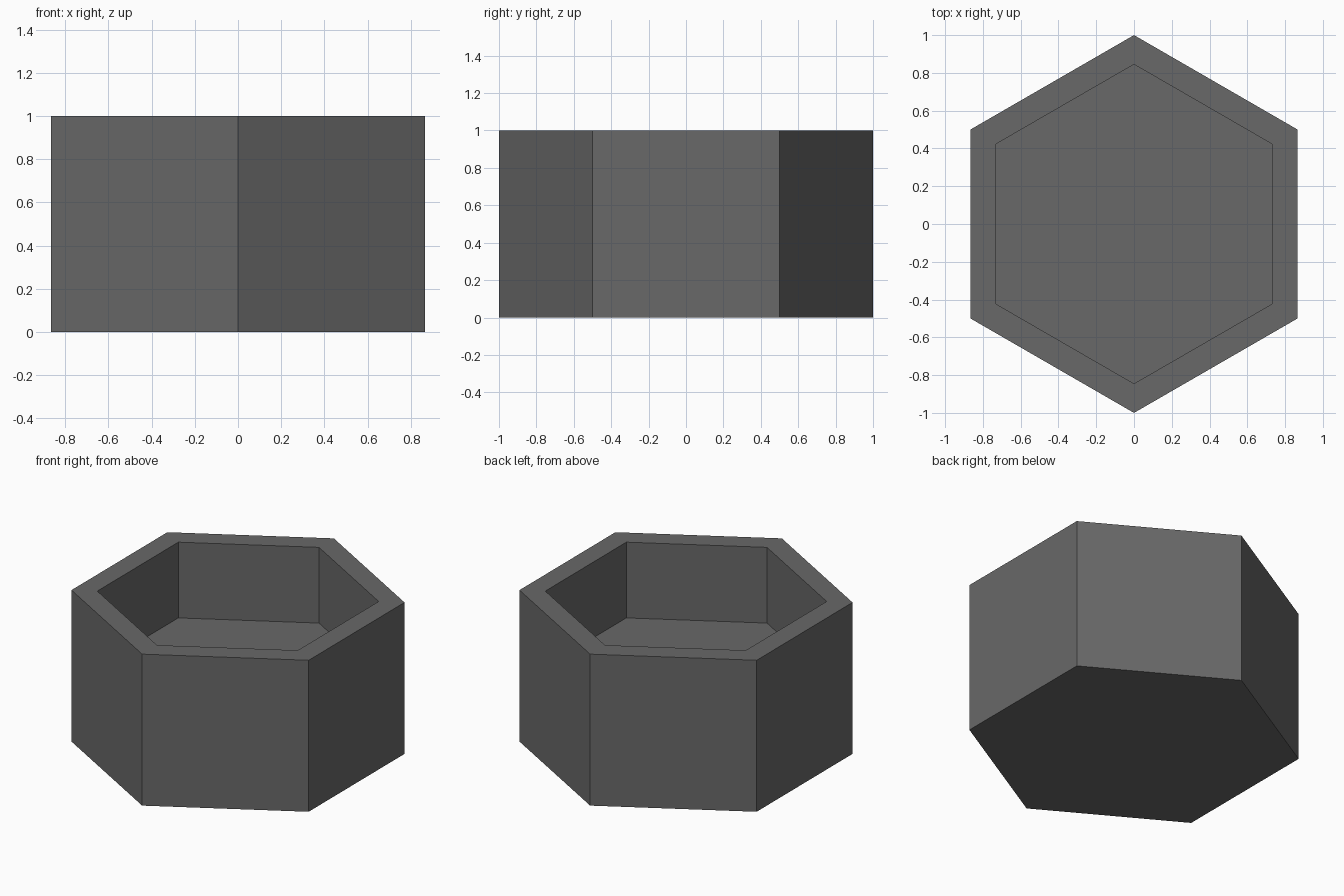
import bpy
import bmesh

cube = bpy.data.objects.get("Cube")
if cube:
    bpy.data.objects.remove(cube, do_unlink=True)

OUTER_RADIUS = 1.0
INNER_RADIUS = 0.845
HEIGHT = 1.0
FLOOR = 0.5

# Dark grey material
grey = bpy.data.materials.new("dark grey")
grey.use_nodes = True
colour = (0.14, 0.14, 0.14, 1)
grey.diffuse_color = colour
grey.node_tree.nodes["Principled BSDF"].inputs["Base Color"].default_value = colour

# Solid hexagonal prism with corners pointing front and back
bm = bmesh.new()
bmesh.ops.create_cone(bm, cap_ends=True, segments=6, radius1=OUTER_RADIUS,
                      radius2=OUTER_RADIUS, depth=HEIGHT)
bmesh.ops.translate(bm, verts=bm.verts, vec=(0, 0, HEIGHT / 2))

# Inset the top to leave a rim, then sink it straight down to the floor
top = max(bm.faces, key=lambda f: f.calc_center_median().z)
corner_to_side = 3 ** 0.5 / 2
bmesh.ops.inset_region(bm, faces=[top], use_even_offset=True,
                       thickness=(OUTER_RADIUS - INNER_RADIUS) * corner_to_side)
well = bmesh.ops.extrude_discrete_faces(bm, faces=[top])["faces"][0]
for v in well.verts:
    v.co.z = FLOOR
bmesh.ops.recalc_face_normals(bm, faces=bm.faces)

mesh = bpy.data.meshes.new("hexagonal_cup")
bm.to_mesh(mesh)
bm.free()
mesh.materials.append(grey)
cup = bpy.data.objects.new("hexagonal_cup", mesh)
bpy.context.collection.objects.link(cup)
